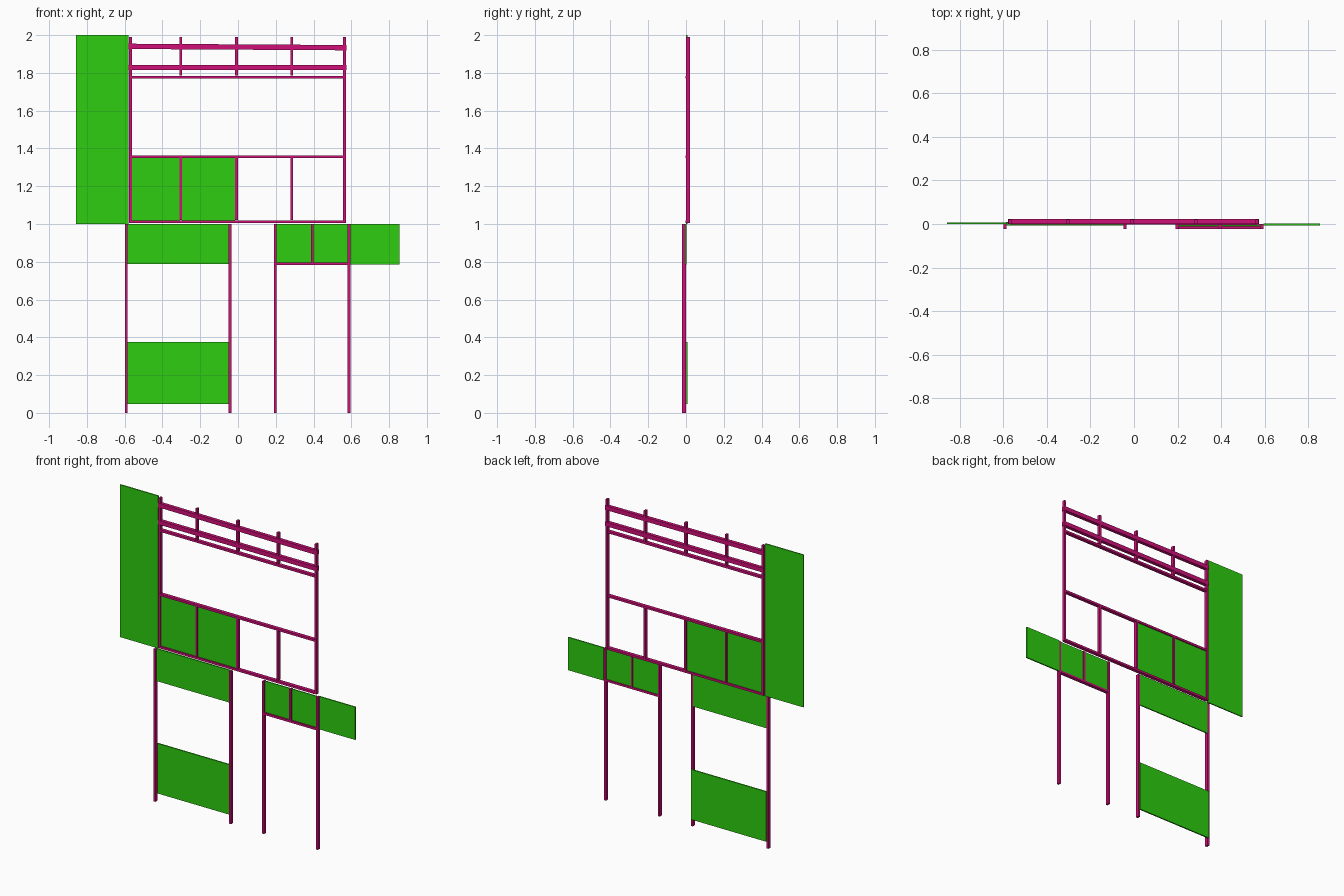
import bpy
import math

cube = bpy.data.objects.get("Cube")
if cube:
    bpy.data.objects.remove(cube, do_unlink=True)


def material(name, rgb):
    mat = bpy.data.materials.new(name)
    mat.use_nodes = True
    mat.diffuse_color = (*rgb, 1)
    mat.node_tree.nodes["Principled BSDF"].inputs["Base Color"].default_value = (*rgb, 1)
    return mat


GREEN = material("bright green", (0.026, 0.61, 0.005))
MAGENTA = material("magenta", (0.63, 0.005, 0.19))


def box(name, mat, x, y, z, tilt=0):
    """Box from (min, max) ranges, tilted about the y axis."""
    center = [(a + b) / 2 for a, b in (x, y, z)]
    bpy.ops.mesh.primitive_cube_add(size=1, location=center)
    obj = bpy.context.object
    obj.name = name
    obj.scale = [b - a for a, b in (x, y, z)]
    obj.rotation_euler.y = tilt
    obj.data.materials.append(mat)
    return obj


W = 0.014            # stud width
UPPER = (0, 0.021)   # depth of the upper frame
LOWER = (-0.022, 0)  # depth of the lower frames


def post(name, x, y, z):
    box(name, MAGENTA, (x - W / 2, x + W / 2), y, z)


# Upper frame: full-height end posts, short studs above and below the opening
left, right = -0.569, 0.564
studs = (-0.303, -0.008, 0.285)
for x in (left, right):
    post("upper_end_post", x, UPPER, (1.005, 1.99))
for x in studs:
    post("railing_stud", x, UPPER, (1.785, 1.99))
    post("wall_stud", x, UPPER, (1.02, 1.35))

# Horizontal members of the upper frame
for name, z in (("sill_plate", 1.012), ("window_rail", 1.356), ("head_rail", 1.777)):
    box(name, MAGENTA, (left, right), (-0.003, 0.02), (z - W / 2, z + W / 2))

# Wider railing boards, the top one slightly tilted
for name, z, tilt in (("top_railing", 1.937, math.radians(0.35)),
                      ("lower_railing", 1.828, 0)):
    box(name, MAGENTA, (-0.579, 0.574), (-0.001, 0.022), (z - 0.014, z + 0.014), tilt)

# Infill panels of the upper frame
for a, b in ((left, studs[0]), (studs[0], studs[1])):
    box("wall_panel", GREEN, (a + W / 2, b - W / 2), (0.006, 0.012), (1.019, 1.349))

# Tall side panel
box("tall_side_panel", GREEN, (-0.858, -0.58), (0, 0.008), (1.0, 2.0))

# Lower frame on the model's right, with two panels
for x in (-0.592, -0.042):
    post("door_post", x, LOWER, (0, 1))
box("door_top_panel", GREEN, (-0.585, -0.049), (-0.008, 0), (0.787, 1.0))
box("door_bottom_panel", GREEN, (-0.588, -0.043), (0, 0.009), (0.047, 0.375))

# Lower frame on the model's left, with a header box and an outer panel
for x in (0.198, 0.588):
    post("gate_post", x, LOWER, (0, 1))
post("header_divider", 0.394, LOWER, (0.79, 1))
box("header_rail", MAGENTA, (0.198, 0.588), LOWER, (0.782, 0.796))
for a, b in ((0.198, 0.394), (0.394, 0.588)):
    box("header_panel", GREEN, (a + W / 2, b - W / 2), (-0.012, -0.005), (0.79, 1.0))
box("outer_panel", GREEN, (0.595, 0.855), (-0.006, 0.003), (0.785, 1.0))
